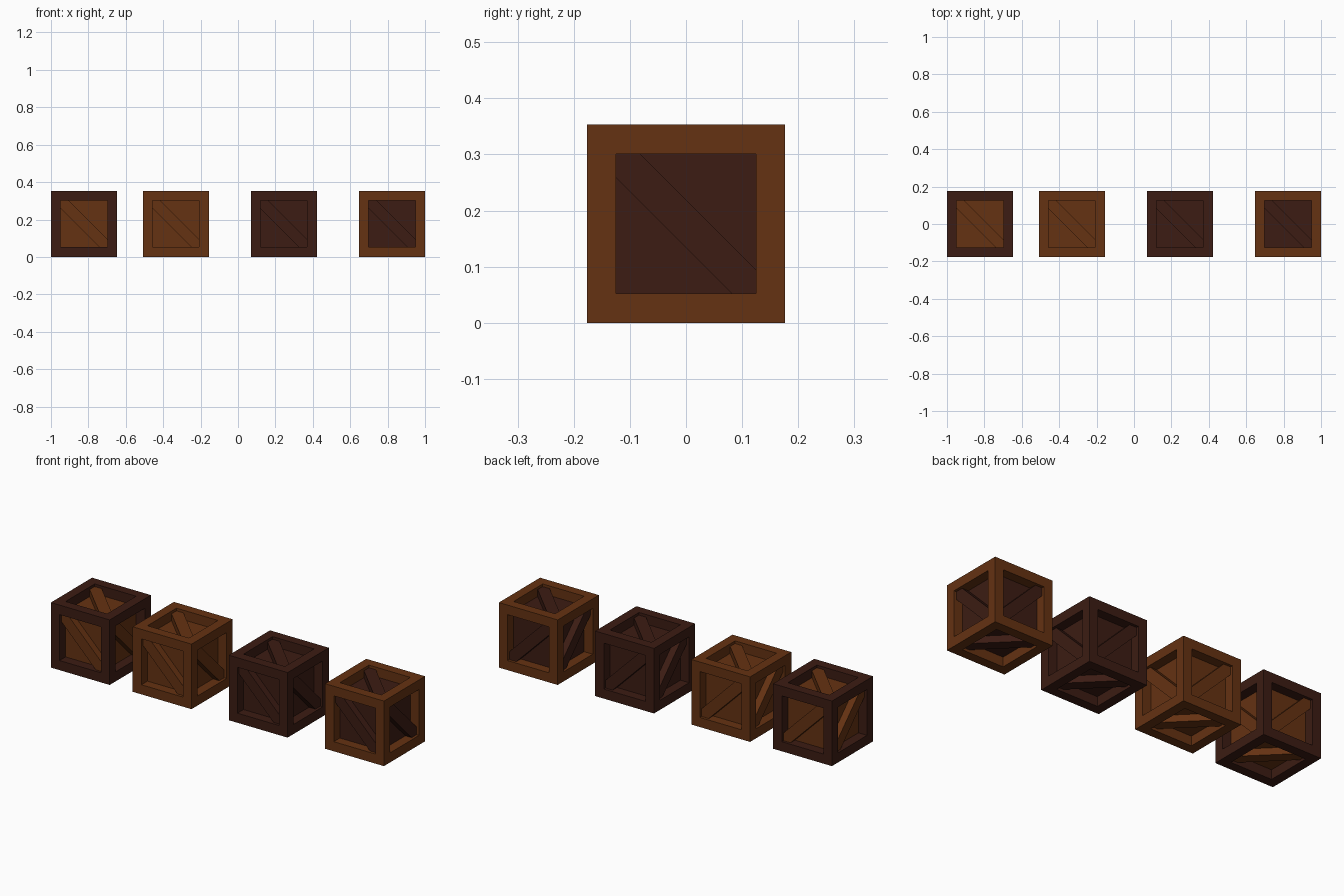
import bpy, bmesh
from mathutils import Vector, Matrix

if "Cube" in bpy.data.objects:
    bpy.data.objects.remove(bpy.data.objects["Cube"])

H = 0.1765          # half size of a crate
A = 0.1245          # half size of the frame opening and inner box
R = 0.162           # outer surface of the braces
K = 0.0425          # half brace width, measured along an axis


def material(name, rgb):
    m = bpy.data.materials.new(name)
    m.diffuse_color = (*rgb, 1)
    m.use_nodes = True
    m.node_tree.nodes["Principled BSDF"].inputs["Base Color"].default_value = m.diffuse_color
    return m


light = material("light_wood", (0.13, 0.032, 0.006))
dark = material("dark_wood", (0.045, 0.0115, 0.0065))


def add_box(bm, lo, hi):
    lo, hi = Vector(lo), Vector(hi)
    mat = Matrix.Translation((lo + hi) / 2) @ Matrix.Diagonal((*(hi - lo), 1))
    bmesh.ops.create_cube(bm, size=1, matrix=mat)


def add_brace(bm, axis, side):
    # diagonal plank with its ends cut to fit the square opening
    outline = [(-A, A), (-A, A - K), (A - K, -A), (A, -A), (A, -A + K), (-A + K, A)]
    u, v = [i for i in range(3) if i != axis]

    def ring(depth):
        verts = []
        for p, q in outline:
            co = [0, 0, 0]
            co[u], co[v], co[axis] = p, q, side * depth
            verts.append(bm.verts.new(co))
        return verts
    inner, outer = ring(A - 0.002), ring(R)
    bm.faces.new(inner)
    bm.faces.new(outer)
    for i in range(6):
        j = (i + 1) % 6
        bm.faces.new((inner[i], inner[j], outer[j], outer[i]))


def finish(bm, name, mat, x):
    bmesh.ops.recalc_face_normals(bm, faces=bm.faces)
    me = bpy.data.meshes.new(name)
    bm.to_mesh(me)
    bm.free()
    me.materials.append(mat)
    ob = bpy.data.objects.new(name, me)
    ob.location = (x, 0, H)
    bpy.context.collection.objects.link(ob)


def crate(n, x, frame_mat, panel_mat):
    # square beams along all twelve edges
    bm = bmesh.new()
    span = {-1: (-H, -A), 1: (A, H)}
    for s in (-1, 1):
        for t in (-1, 1):
            (a0, a1), (b0, b1) = span[s], span[t]
            add_box(bm, (-H, a0, b0), (H, a1, b1))
            add_box(bm, (a0, -A, b0), (a1, A, b1))
            add_box(bm, (a0, b0, -A), (a1, b1, A))
    finish(bm, f"crate_{n}_frame", frame_mat, x)

    # recessed panels
    bm = bmesh.new()
    add_box(bm, (-A,) * 3, (A,) * 3)
    finish(bm, f"crate_{n}_panels", panel_mat, x)

    # one diagonal brace per face
    bm = bmesh.new()
    for axis in range(3):
        for side in (-1, 1):
            add_brace(bm, axis, side)
    finish(bm, f"crate_{n}_braces", panel_mat, x)


crate(1, -0.8235, dark, light)
crate(2, -0.332, light, light)
crate(3, 0.245, dark, dark)
crate(4, 0.8235, light, dark)
